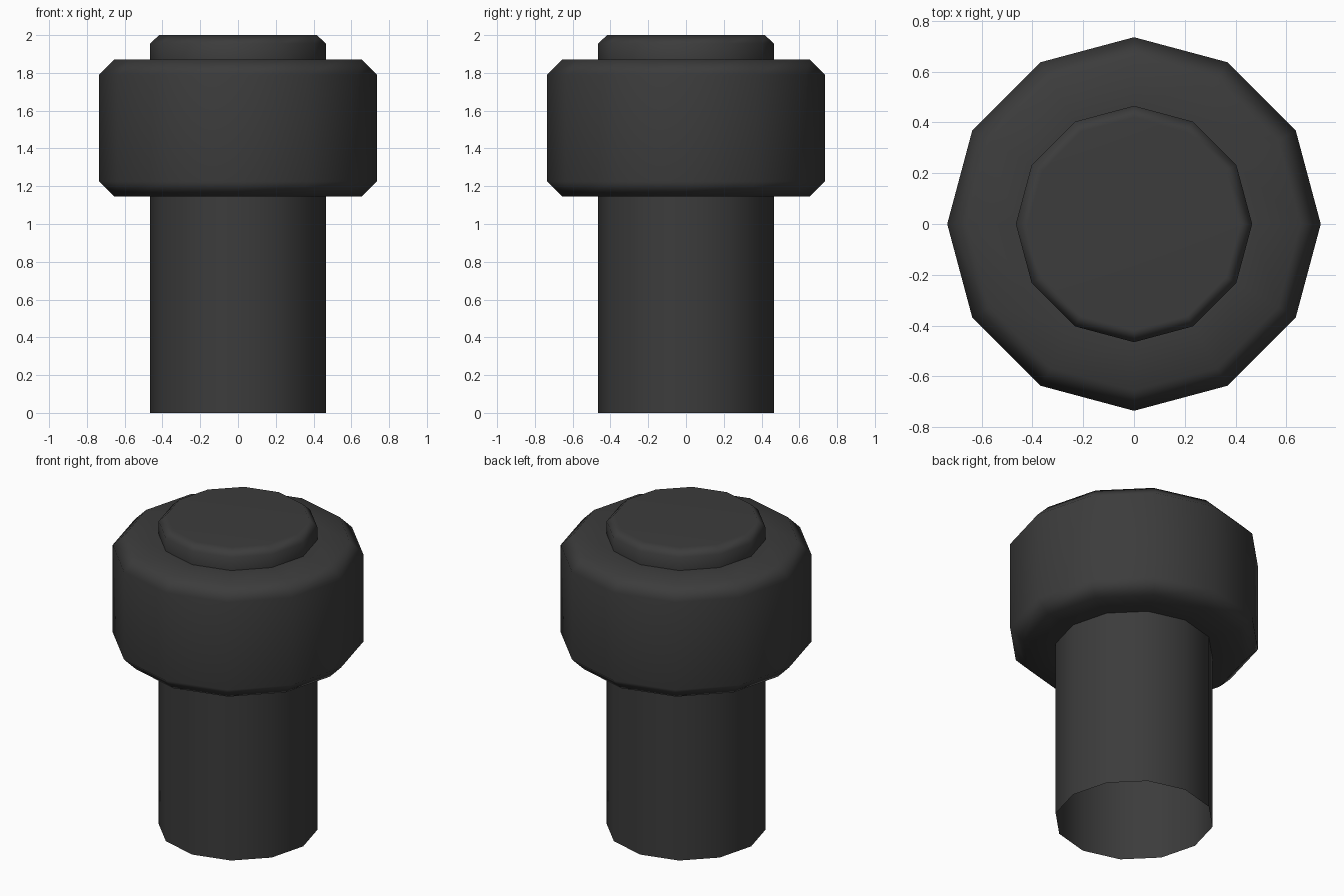
import bpy, bmesh, math

if "Cube" in bpy.data.objects:
    bpy.data.objects.remove(bpy.data.objects["Cube"])

SIDES = 12

mat = bpy.data.materials.new("dark_grey")
mat.diffuse_color = (0.045, 0.045, 0.045, 1)
mat.use_nodes = True
mat.node_tree.nodes["Principled BSDF"].inputs["Base Color"].default_value = mat.diffuse_color


def lathe(name, profile):
    """Revolve (radius, z) points into an open skin, capped at the top."""
    bm = bmesh.new()
    rings = []
    for r, z in profile:
        rings.append([bm.verts.new((r * math.cos(2 * math.pi * i / SIDES),
                                    r * math.sin(2 * math.pi * i / SIDES), z))
                      for i in range(SIDES)])
    for lo, hi in zip(rings, rings[1:]):
        for i in range(SIDES):
            j = (i + 1) % SIDES
            bm.faces.new((lo[i], lo[j], hi[j], hi[i]))
    bm.faces.new(rings[-1])
    mesh = bpy.data.meshes.new(name)
    bm.to_mesh(mesh)
    bm.free()
    mesh.materials.append(mat)
    obj = bpy.data.objects.new(name, mesh)
    bpy.context.collection.objects.link(obj)
    # Smooth sides and chamfers, sharp right-angle junctions, flat caps
    bpy.ops.object.select_all(action='DESELECT')
    obj.select_set(True)
    bpy.context.view_layer.objects.active = obj
    bpy.ops.object.shade_smooth_by_angle(angle=math.radians(60))
    wn = obj.modifiers.new("weighted_normals", 'WEIGHTED_NORMAL')
    wn.keep_sharp = True
    return obj


# Post, chamfered collar and cap as one hollow skin, open at the bottom
lathe("capped_post", [
    (0.465, 0.0), (0.465, 1.145),
    (0.655, 1.145), (0.735, 1.225), (0.735, 1.79), (0.655, 1.87),
    (0.465, 1.87), (0.465, 1.955), (0.418, 2.0),
])
